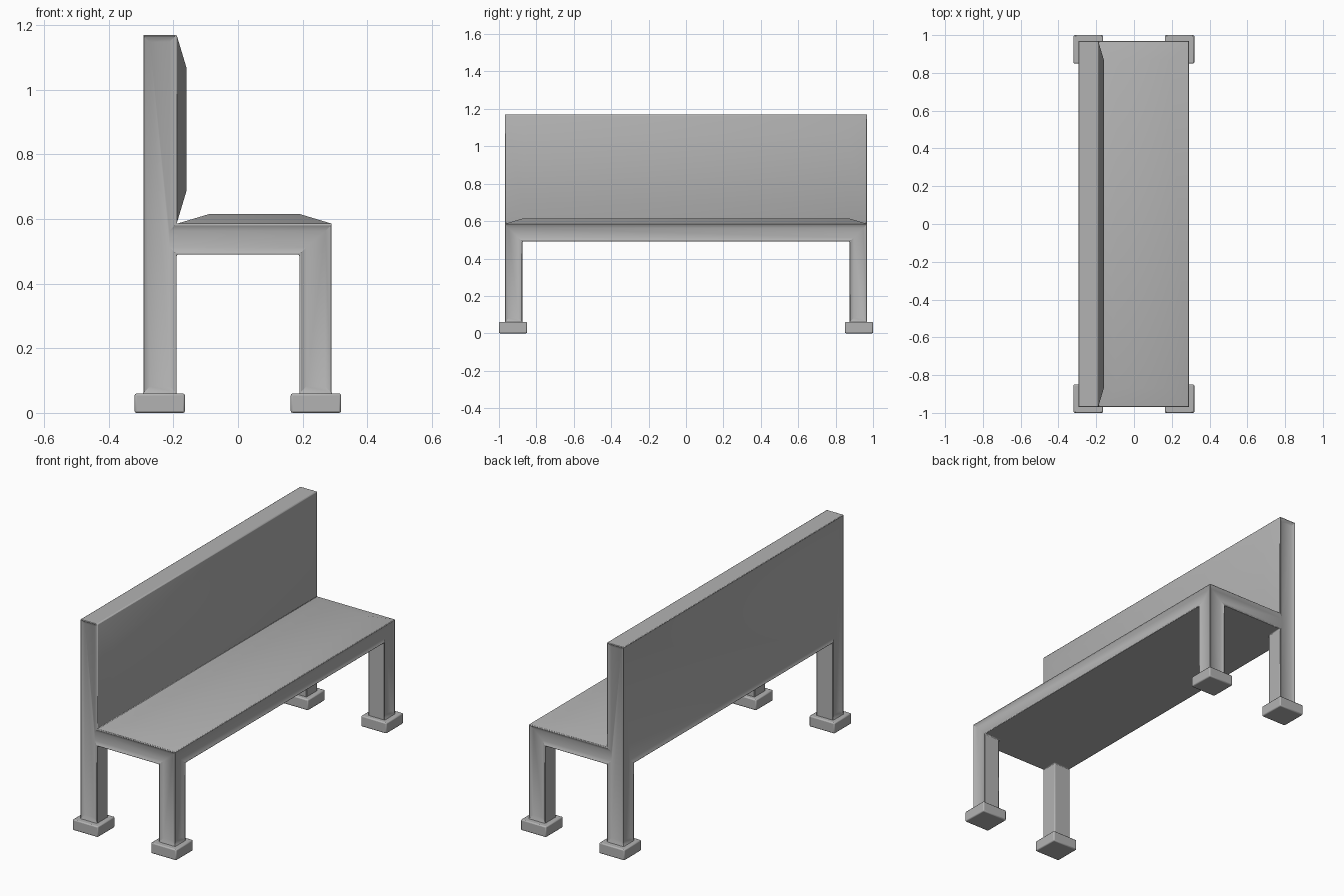
import bpy
import bmesh
from mathutils import Vector

cube = bpy.data.objects.get("Cube")
if cube:
    bpy.data.objects.remove(cube, do_unlink=True)

grey = bpy.data.materials.new("stone grey")
grey.use_nodes = True
GREY = (0.45, 0.45, 0.45, 1)
grey.diffuse_color = GREY
grey.node_tree.nodes["Principled BSDF"].inputs["Base Color"].default_value = GREY


def finish(name, bm, bevel):
    """Turn a bmesh into a softly bevelled, smooth shaded object."""
    mesh = bpy.data.meshes.new(name)
    bm.to_mesh(mesh)
    bm.free()
    mesh.materials.append(grey)
    obj = bpy.data.objects.new(name, mesh)
    bpy.context.collection.objects.link(obj)
    mod = obj.modifiers.new("soft edges", 'BEVEL')
    mod.width = bevel
    mod.segments = 2
    mod.limit_method = 'ANGLE'
    mod.angle_limit = 0.7
    bpy.ops.object.select_all(action='DESELECT')
    obj.select_set(True)
    bpy.context.view_layer.objects.active = obj
    bpy.ops.object.shade_smooth_by_angle(angle=0.5)
    return obj


# Bench body: a block grid where only the legs, seat and backrest cells are filled
EDGES = ((-0.295, -0.19, 0.19, 0.292),
         (-0.97, -0.875, 0.875, 0.97),
         (0.06, 0.49, 0.585, 1.17))


def filled(cell):
    i, j, k = cell
    if min(cell) < 0 or max(cell) > 2:
        return False
    leg = k == 0 and i != 1 and j != 1
    back = k == 2 and i == 0
    return leg or k == 1 or back


bm = bmesh.new()
for n in range(27):
    cell = (n // 9, n // 3 % 3, n % 3)
    if not filled(cell):
        continue
    for axis in range(3):
        u, v = (axis + 1) % 3, (axis + 2) % 3
        for side in (0, 1):
            neighbour = list(cell)
            neighbour[axis] += 2 * side - 1
            if filled(neighbour) or (axis == 2 and neighbour[2] < 0):
                continue
            loop = [(0, 0), (1, 0), (1, 1), (0, 1)]
            if not side:
                loop.reverse()
            verts = []
            for a, b in loop:
                p = Vector()
                p[axis] = EDGES[axis][cell[axis] + side]
                p[u] = EDGES[u][cell[u] + a]
                p[v] = EDGES[v][cell[v] + b]
                verts.append(bm.verts.new(p))
            bm.faces.new(verts)
bmesh.ops.remove_doubles(bm, verts=bm.verts, dist=0.0001)
bmesh.ops.dissolve_limit(bm, angle_limit=0.01, verts=bm.verts, edges=bm.edges)
bm.normal_update()


def inset(axis, sign, position, thickness, depth, above=0.0):
    faces = [f for f in bm.faces if f.normal[axis] * sign > 0.99
             and abs(f.verts[0].co[axis] - position) < 0.001
             and f.calc_center_median().z > above]
    bmesh.ops.inset_region(bm, faces=faces, thickness=thickness, depth=depth,
                           use_boundary=True, use_even_offset=True)
    bm.normal_update()


# Raised cushions on the seat and backrest
inset(2, 1, EDGES[2][2], 0.1, 0.03)
inset(0, 1, EDGES[0][1], 0.1, 0.03, above=0.6)
# Sunken panels on the four outer sides
for axis in (0, 1):
    for sign, index in ((1, 3), (-1, 0)):
        inset(axis, sign, EDGES[axis][index], 0.022, -0.012)
finish("bench_body", bm, 0.005)

# Feet
for x, end in ((-0.242, "back"), (0.241, "front")):
    for y, side in ((-0.925, "right"), (0.925, "left")):
        bm = bmesh.new()
        bmesh.ops.create_cube(bm, size=1)
        for v in bm.verts:
            v.co = Vector((x + v.co.x * 0.156, y + v.co.y * 0.15, 0.03 + v.co.z * 0.06))
        finish(f"{end}_{side}_foot", bm, 0.006)
